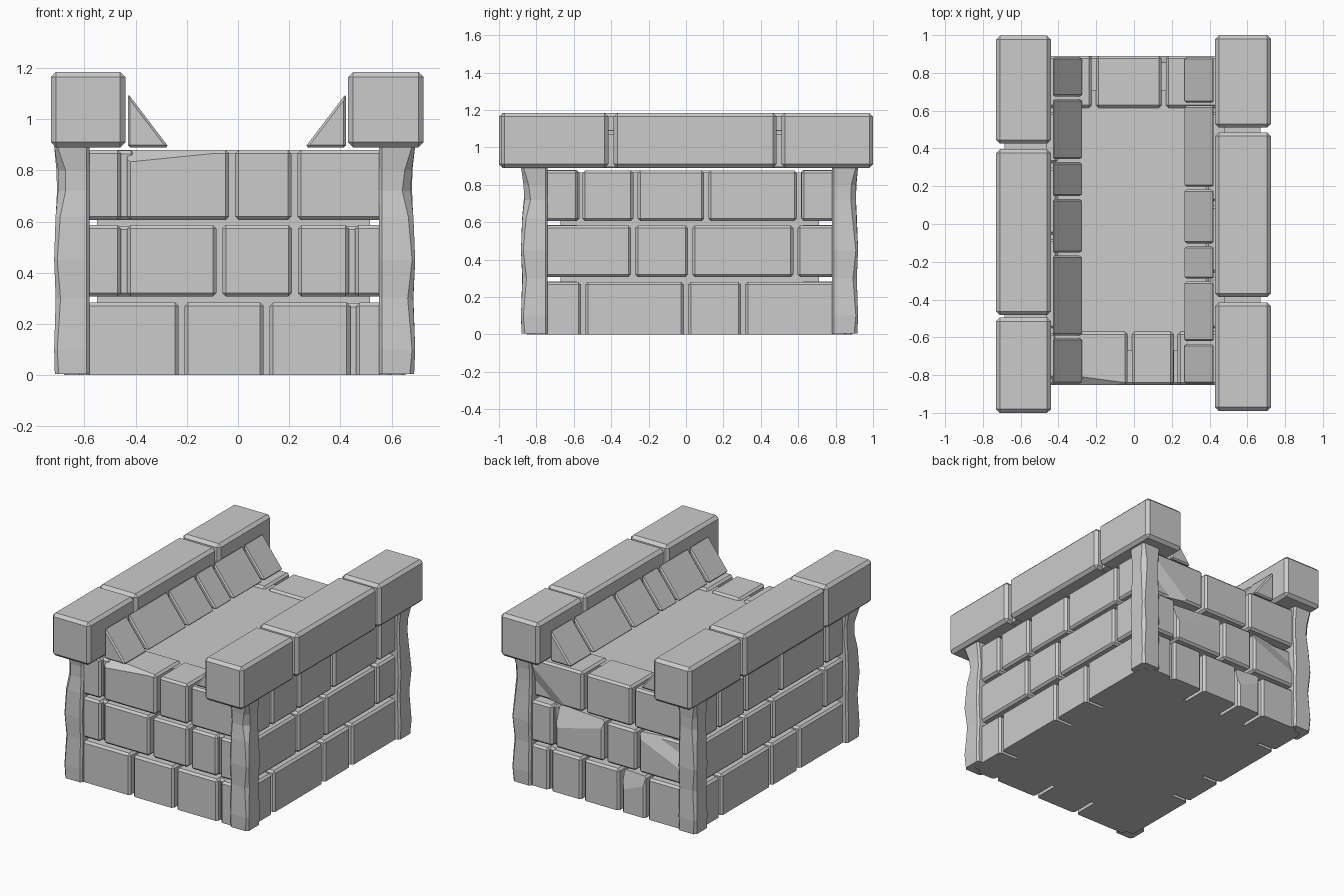
import bpy, bmesh, random
from mathutils import Vector

if "Cube" in bpy.data.objects:
    bpy.data.objects.remove(bpy.data.objects["Cube"])

random.seed(4)
stone = bpy.data.materials.new("grey stone")
stone.diffuse_color = (0.6, 0.6, 0.6, 1)
stone.use_nodes = True
stone.node_tree.nodes["Principled BSDF"].inputs["Base Color"].default_value = stone.diffuse_color
CX, CY = -0.012, 0.02          # centre of the walls (half-turn axis)


def finish(bm, name):
    bmesh.ops.recalc_face_normals(bm, faces=bm.faces)
    me = bpy.data.meshes.new(name)
    bm.to_mesh(me)
    bm.free()
    me.materials.append(stone)
    ob = bpy.data.objects.new(name, me)
    bpy.context.collection.objects.link(ob)
    return ob


def bevel(bm, w):
    bmesh.ops.bevel(bm, geom=list(bm.edges), offset=w, offset_type='OFFSET',
                    segments=1, affect='EDGES', profile=0.5)


def cut(bm, point, normal):
    """Slice away everything on the normal side and close the hole."""
    bmesh.ops.bisect_plane(bm, geom=bm.verts[:] + bm.edges[:] + bm.faces[:],
                           plane_co=point, plane_no=normal, clear_outer=True)
    bmesh.ops.holes_fill(bm, edges=[e for e in bm.edges if e.is_boundary], sides=0)


def block(name, x, y, z, w=0.014, chip=None):
    bm = bmesh.new()
    bmesh.ops.create_cube(bm, size=1)
    for v in bm.verts:
        v.co = [r[0] if c < 0 else r[1] for c, r in zip(v.co, (x, y, z))]
    if w:
        bevel(bm, w)
    if z[0] < 0:
        cut(bm, Vector((0, 0, 0)), Vector((0, 0, -1)))
    if chip:
        cut(bm, Vector(chip[0]), Vector(chip[1]))
    return finish(bm, name)


def turn(r, c):
    return (2 * c - r[1], 2 * c - r[0])


# Mortar core
block("core", (-0.55, 0.515), (-0.67, 0.71), (0, 0.865), 0)

ROWS = [(-0.03, 0.284), (0.307, 0.586), (0.606, 0.88)]


def spans(lo, hi, gaps, g=0.0115):
    edges = [lo] + [e for c in gaps for e in (c - g, c + g)] + [hi]
    return list(zip(edges[::2], edges[1::2]))


# Front and back walls
front = [(-0.22, 0.112, 0.45), (-0.445, -0.073, 0.222, 0.445), (-0.445, -0.023, 0.22)]
back = [(-0.32, -0.12, 0.17, 0.42), (-0.25, 0.0, 0.39), (-0.213, 0.157)]
front_chips = {(2, 1): ((-0.15, -0.85, 0.862), (-0.1, -0.75, 1))}
back_chips = {(2, 2): ((0.4, 0.885, 0.68), (0.25, 1, -0.3)),
              (1, 2): ((0.2, 0.885, 0.5), (0.1, 1, 0.4)),
              (1, 0): ((-0.4, 0.885, 0.5), (-0.15, 1, 0.35)),
              (0, 1): ((-0.2, 0.885, 0.2), (0.1, 1, 0.25))}
for name, layout, yr, chips in (("front_brick", front, (-0.852, -0.57), front_chips),
                                ("back_brick", back, (0.615, 0.89), back_chips)):
    for i, gaps in enumerate(layout):
        for j, xr in enumerate(spans(-0.62, 0.60, gaps)):
            block(name, xr, yr, ROWS[i], chip=chips.get((i, j)))

# Right wall, and left wall as its half turn
side = [(-0.55, 0.0, 0.305), (-0.283, 0.022, 0.585), (-0.565, -0.27, 0.108, 0.605)]
for i, gaps in enumerate(side):
    z = (ROWS[i][0], ROWS[i][1] - 0.003)
    for yr in spans(-0.82, 0.86, gaps):
        block("right_brick", (0.38, 0.655), yr, z)
        block("left_brick", turn((0.38, 0.655), CX), turn(yr, CY), z)

# Weathered corner posts: chamfered square rings, worn on the outer corner
LEVELS = [0.005, 0.1, 0.3, 0.45, 0.62, 0.72, 0.80, 0.895]
WEAR = [0.004, 0.0, 0.008, 0.0, 0.010, 0.020, 0.014, 0.0]


def post(x0, x1, y0, y1, sx, sy):
    bm = bmesh.new()
    rings = []
    for z, wear in zip(LEVELS, WEAR):
        wear *= random.uniform(0.5, 1.1)
        a, b = x0 + (wear if sx < 0 else 0), x1 - (wear if sx > 0 else 0)
        c, d = y0 + (wear if sy < 0 else 0), y1 - (wear if sy > 0 else 0)
        pts = []
        for px, py, ux, uy in ((a, c, 1, 1), (b, c, -1, 1), (b, d, -1, -1), (a, d, 1, -1)):
            k = 0.012 + (wear * 1.2 if (ux, uy) == (-sx, -sy) else 0)
            p, q = (px + ux * k, py), (px, py + uy * k)
            pts += [q, p] if ux * uy > 0 else [p, q]
        rings.append([bm.verts.new((px, py, z)) for px, py in pts])
    for lo, hi in zip(rings, rings[1:]):
        for k in range(8):
            bm.faces.new((lo[k], lo[(k + 1) % 8], hi[(k + 1) % 8], hi[k]))
    bm.faces.new(rings[0])
    bm.faces.new(rings[-1])
    finish(bm, "corner_post")


for sx, xr in ((-1, (-0.718, -0.58)), (1, (0.55, 0.692))):
    for sy, yr in ((-1, (-0.882, -0.74)), (1, (0.78, 0.92))):
        post(*xr, *yr, sx, sy)

# Cap stones with a narrower joint core inside
for yr in ((-0.99, -0.415), (-0.387, 0.485), (0.51, 1.0)):
    block("right_cap", (0.43, 0.725), yr, (0.89, 1.185), 0.02)
for yr in ((-1.0, -0.495), (-0.483, 0.396), (0.425, 0.997)):
    block("left_cap", (-0.73, -0.44), yr, (0.89, 1.185), 0.02)
block("right_cap_core", (0.48, 0.67), (-0.9, 0.9), (0.895, 1.07), 0)
block("left_cap_core", (-0.685, -0.46), (-0.9, 0.9), (0.895, 1.07), 0)


# Sloped stones along the inside of the caps
def wedge(name, profile, y0, y1):
    bm = bmesh.new()
    lo = [bm.verts.new((x, y0, z)) for x, z in profile]
    hi = [bm.verts.new((x, y1, z)) for x, z in profile]
    bm.faces.new(lo)
    bm.faces.new(hi[::-1])
    for k in range(3):
        n = (k + 1) % 3
        bm.faces.new((lo[k], hi[k], hi[n], lo[n]))
    bmesh.ops.recalc_face_normals(bm, faces=bm.faces)
    bevel(bm, 0.009)
    finish(bm, name)


for yr in spans(-0.845, 0.882, (-0.628, -0.297, -0.11, 0.19, 0.635), 0.008):
    wedge("right_wedge", [(0.422, 0.89), (0.422, 1.1), (0.262, 0.89)], *yr)
for yr in spans(-0.845, 0.882, (-0.597, -0.16, 0.14, 0.335, 0.668), 0.008):
    wedge("left_wedge", [(-0.43, 0.89), (-0.43, 1.1), (-0.27, 0.89)], *yr)
